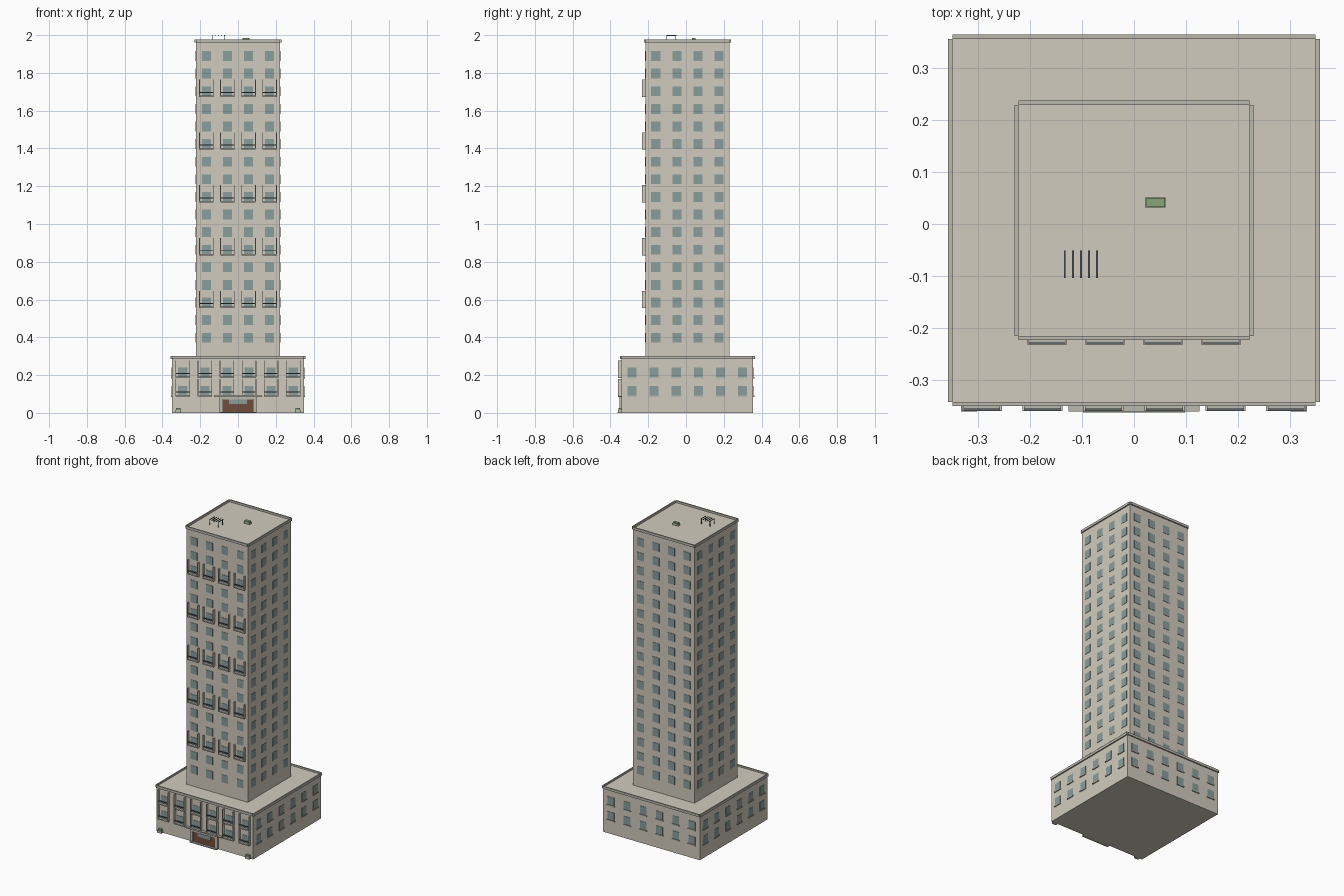
import bpy, bmesh
from mathutils import Matrix, Vector
from math import pi

if "Cube" in bpy.data.objects:
    bpy.data.objects.remove(bpy.data.objects["Cube"])

CY = 0.007  # building centre in y


def material(name, rgb):
    m = bpy.data.materials.new(name)
    m.diffuse_color = (*rgb, 1)
    m.use_nodes = True
    m.node_tree.nodes["Principled BSDF"].inputs["Base Color"].default_value = m.diffuse_color
    return m


STONE = material("stone", (0.64, 0.60, 0.51))
TRIM = material("trim", (0.50, 0.49, 0.43))
GLASS = material("glass", (0.25, 0.34, 0.33))
DARK = material("dark_metal", (0.12, 0.14, 0.14))
WOOD = material("door_wood", (0.17, 0.075, 0.045))
GREEN = material("foliage", (0.25, 0.38, 0.18))


def boxes(name, parts, mat):
    """One object from boxes given as (x0, x1, y0, y1, z0, z1, quarter_turns)."""
    bm = bmesh.new()
    for x0, x1, y0, y1, z0, z1, turn in parts:
        m = Matrix.Translation(((x0 + x1) / 2, (y0 + y1) / 2, (z0 + z1) / 2)) \
            @ Matrix.Diagonal((x1 - x0, y1 - y0, z1 - z0, 1))
        if turn is not None:  # built around the origin, then turned to a wall
            m = Matrix.Translation((0, CY, 0)) @ Matrix.Rotation(turn * pi / 2, 4, 'Z') @ m
        bmesh.ops.create_cube(bm, size=1, matrix=m)
    me = bpy.data.meshes.new(name)
    bm.to_mesh(me)
    bm.free()
    me.materials.append(mat)
    ob = bpy.data.objects.new(name, me)
    bpy.context.collection.objects.link(ob)
    return ob


def block(name, half, z0, z1, rim_top):
    # wall body plus the four rim strips around its top edge
    boxes(name + "_body", [(-half, half, -half, half, z0, z1, 0)], STONE)
    boxes(name + "_parapet", [(-half, half, -half - 0.008, -half, rim_top - 0.016, rim_top, t)
                              for t in range(4)], TRIM)


def windows(name, half, cols, rows):
    boxes(name, [(x - 0.024, x + 0.024, -half - 0.002, -half + 0.004, z - 0.026, z + 0.026, t)
                 for t in range(4) for x in cols for z in rows], GLASS)


def balconies(name, half, cols, rows):
    slabs, sides, rails = [], [], []
    f = -half - 0.017
    for x in cols:
        for z in rows:
            slabs.append((x - 0.038, x + 0.038, f, -half, z - 0.030, z - 0.022, 0))
            rails.append((x - 0.038, x + 0.038, f, f + 0.004, z - 0.008, z - 0.003, 0))
            for s in (-1, 1):
                c = x + s * 0.0365
                sides.append((c - 0.002, c + 0.002, f, -half, z - 0.026, z + 0.062, 0))
    boxes(name + "_floors", slabs, TRIM)
    boxes(name + "_side_screens", sides, STONE)
    boxes(name + "_rails", rails, DARK)


# Podium
P = 0.349
p_cols = [(i - 2.5) * 0.117 for i in range(6)]
p_rows = [0.117, 0.215]
block("podium", P, 0, 0.29, 0.30)
windows("podium_windows", P, p_cols, p_rows)
boxes("podium_sills", [(x - 0.027, x + 0.027, -P - 0.006, -P, z - 0.032, z - 0.026, t)
                       for t in (1, 2, 3) for x in p_cols for z in p_rows], TRIM)
balconies("podium_balcony", P, p_cols, p_rows)

# Tower
T = 0.222
t_cols = [(i - 1.5) * 0.1115 for i in range(4)]
t_rows = [0.398 + i * 0.0932 for i in range(17)]
block("tower", T, 0.28, 1.965, 1.978)
windows("tower_windows", T, t_cols, t_rows)
balconies("tower_balcony", T, t_cols, t_rows[2::3])

# Entrance
F = -P + CY
boxes("entrance_door", [(-0.08, 0.08, F - 0.006, F + 0.01, 0.005, 0.072, None)], WOOD)
boxes("entrance_transom", [(-0.048, 0.048, F - 0.009, F, 0.047, 0.07, None)], GLASS)
boxes("entrance_frame", [(s * 0.09 - 0.009, s * 0.09 + 0.009, F - 0.01, F, 0, 0.085, None)
                         for s in (-1, 1)] + [(-0.081, 0.081, F - 0.01, F, 0.072, 0.085, None)], TRIM)
boxes("entrance_canopy", [(-0.126, 0.126, F - 0.018, F, 0.085, 0.092, None)], TRIM)
boxes("entrance_step", [(-0.098, 0.098, F - 0.02, F, 0, 0.006, None)], TRIM)

# Corner planters
boxes("corner_planters", [(s * 0.317 - 0.015, s * 0.317 + 0.015, F - 0.018, F, 0, 0.015, None)
                          for s in (-1, 1)], TRIM)
boxes("corner_shrubs", [(s * 0.317 - 0.012, s * 0.317 + 0.012, F - 0.016, F, 0.015, 0.025, None)
                        for s in (-1, 1)], GREEN)

# Roof pergola
boxes("pergola_slats", [(x - 0.0018, x + 0.0018, -0.104, -0.051, 1.996, 2.0, None)
                        for x in (-0.133, -0.1175, -0.102, -0.0865, -0.071)], DARK)
boxes("pergola_posts", [(x - 0.0015, x + 0.0015, y - 0.0015, y + 0.0015, 1.965, 1.996, None)
                        for x in (-0.133, -0.071) for y in (-0.102, -0.058)], DARK)

# Roof planter
boxes("roof_planter", [(0.021, 0.061, 0.032, 0.051, 1.965, 1.976, None)], TRIM)
boxes("roof_planting", [(0.024, 0.060, 0.033, 0.050, 1.976, 1.984, None)], GREEN)
